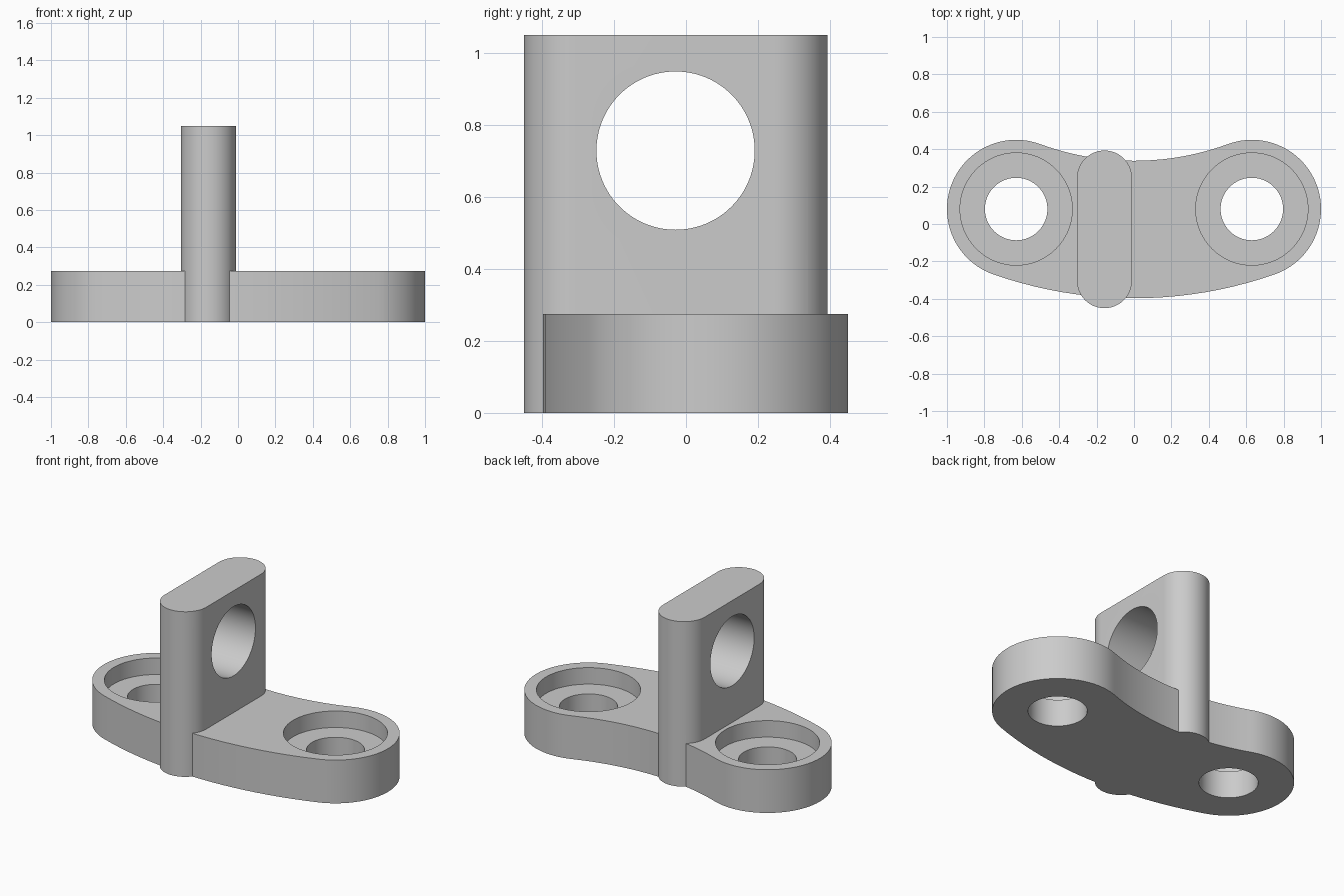
import bpy, bmesh, math
from math import pi, sin, cos, atan2
from mathutils import Matrix

if "Cube" in bpy.data.objects:
    bpy.data.objects.remove(bpy.data.objects["Cube"])

metal = bpy.data.materials.new("plain grey")
metal.diffuse_color = (0.6, 0.6, 0.6, 1)
metal.use_nodes = True
metal.node_tree.nodes["Principled BSDF"].inputs["Base Color"].default_value = metal.diffuse_color

BASE_H, TOP = 0.275, 1.05
BX, BY, BR = 0.63, 0.08, 0.37      # mounting ends: centre and radius
WAIST_BACK, WAIST_FRONT = 0.338, -0.397


def arc(cx, cy, r, a0, a1, n):
    return [(cx + r * cos(a0 + (a1 - a0) * i / n),
             cy + r * sin(a0 + (a1 - a0) * i / n)) for i in range(n + 1)]


def prism(name, outline, height):
    bm = bmesh.new()
    face = bm.faces.new([bm.verts.new((x, y, 0)) for x, y in outline])
    ext = bmesh.ops.extrude_face_region(bm, geom=[face])
    verts = [g for g in ext["geom"] if isinstance(g, bmesh.types.BMVert)]
    bmesh.ops.translate(bm, verts=verts, vec=(0, 0, height))
    return finish(name, bm)


def cylinder(name, r, depth, matrix):
    bm = bmesh.new()
    bmesh.ops.create_cone(bm, cap_ends=True, segments=96, radius1=r,
                          radius2=r, depth=depth, matrix=matrix)
    return finish(name, bm)


def finish(name, bm):
    bmesh.ops.recalc_face_normals(bm, faces=bm.faces)
    me = bpy.data.meshes.new(name)
    bm.to_mesh(me)
    bm.free()
    me.materials.append(metal)
    ob = bpy.data.objects.new(name, me)
    bpy.context.collection.objects.link(ob)
    return ob


def boolean(ob, other, operation):
    mod = ob.modifiers.new("bool", "BOOLEAN")
    mod.operation, mod.object, mod.solver = operation, other, "EXACT"
    bpy.context.view_layer.objects.active = ob
    bpy.ops.object.modifier_apply(modifier=mod.name)
    bpy.data.objects.remove(other, do_unlink=True)


# Base plate: two round ends joined by tangent arcs, hollow behind, bowed in front
h = WAIST_BACK - BY
back_r = (BX**2 + h**2 - BR**2) / (2 * (BR - h))
back_c = WAIST_BACK + back_r
d = BY - WAIST_FRONT
front_r = (BX**2 + d**2 - BR**2) / (2 * (d - BR))
front_c = WAIST_FRONT + front_r
a_front = atan2(BY - front_c, BX)          # tangent direction, front right
a_back = atan2(back_c - BY, -BX)           # tangent direction, back right
right_end = arc(BX, BY, BR, a_front, a_back, 48)
back_edge = arc(0, back_c, back_r, a_back - pi, -a_back, 20)
left_end = [(-x, y) for x, y in reversed(right_end)]
front_edge = arc(0, front_c, front_r, -pi - a_front, a_front, 20)
outline = right_end + back_edge[1:-1] + left_end + front_edge[1:-1]
bracket = prism("bracket", outline, BASE_H)

# Upright lug with rounded ends
ux, ur, y0, y1 = -0.158, 0.147, -0.303, 0.246
lug = prism("lug", arc(ux, y1, ur, 0, pi, 32) + arc(ux, y0, ur, pi, 2 * pi, 32), TOP)
boolean(bracket, lug, "UNION")

# Cross hole through the lug
boolean(bracket, cylinder("cross_hole", 0.22, 1, Matrix.Translation((ux, -0.029, 0.729))
                          @ Matrix.Rotation(pi / 2, 4, "Y")), "DIFFERENCE")

# Counterbored bolt holes
for side in (-1, 1):
    boolean(bracket, cylinder("bolt_hole", 0.167, 1,
            Matrix.Translation((side * BX, BY, 0))), "DIFFERENCE")
    boolean(bracket, cylinder("counterbore", 0.3, 0.4,
            Matrix.Translation((side * BX, BY, 0.17 + 0.2))), "DIFFERENCE")

bpy.ops.object.select_all(action="DESELECT")
bracket.select_set(True)
bpy.context.view_layer.objects.active = bracket
bpy.ops.object.shade_smooth_by_angle(angle=math.radians(25))
